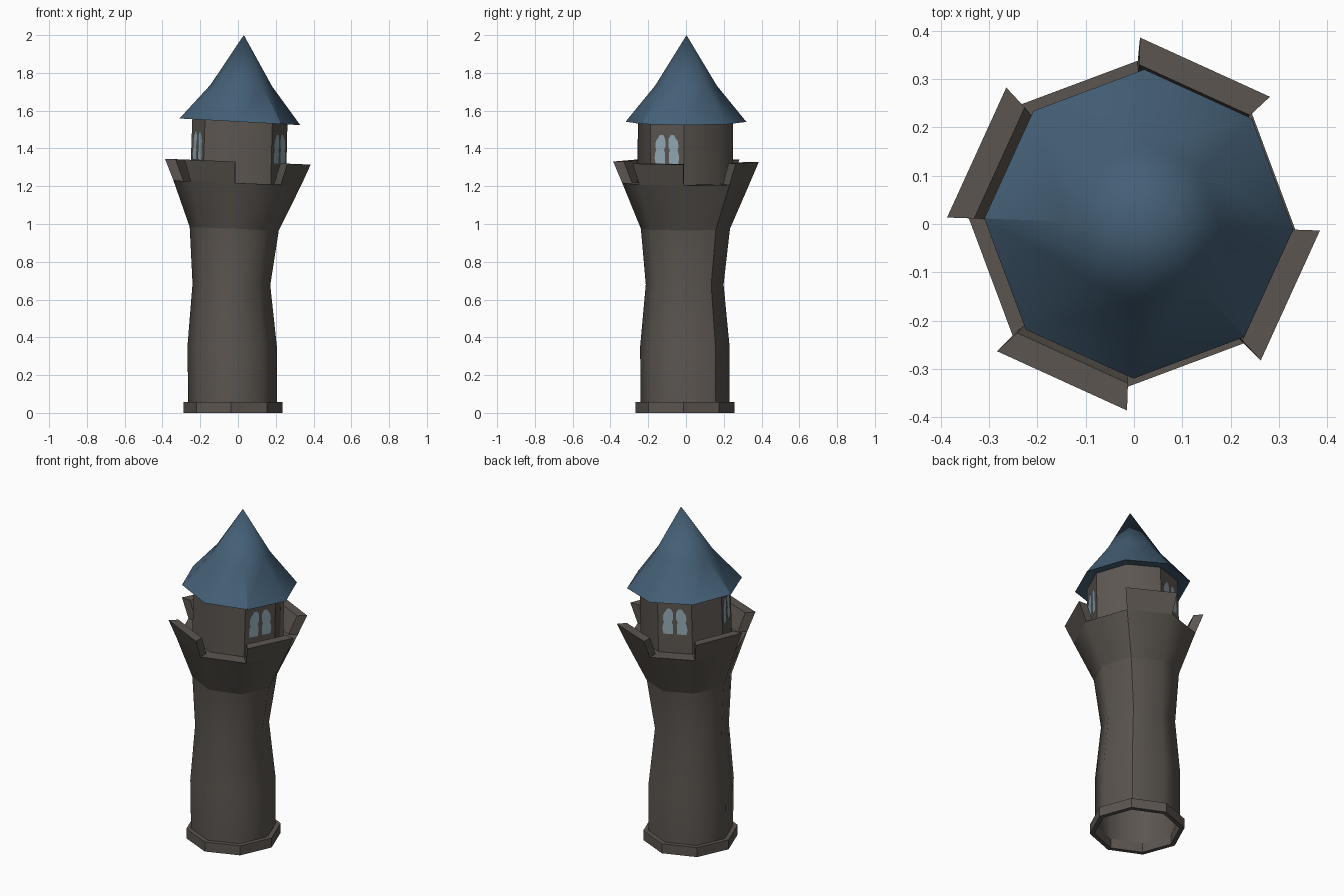
import bpy, bmesh, math
from mathutils import Vector

if "Cube" in bpy.data.objects:
    bpy.data.objects.remove(bpy.data.objects["Cube"])

N = 8
TURN = math.radians(-2)


def material(name, rgb):
    m = bpy.data.materials.new(name)
    m.diffuse_color = (*rgb, 1)
    m.use_nodes = True
    m.node_tree.nodes["Principled BSDF"].inputs["Base Color"].default_value = m.diffuse_color
    return m


STONE = material("stone", (0.105, 0.091, 0.079))
ROOF = material("blue_roof", (0.058, 0.115, 0.180))
GLASS = material("pale_glass", (0.29, 0.40, 0.46))


def ring(r, z, cx=0.0, cy=0.0, tilt=0.0):
    """Octagon of points, leaning slightly down towards +x."""
    pts = []
    for k in range(N):
        a = TURN + k * math.tau / N
        x, y = r * math.cos(a), r * math.sin(a)
        pts.append(Vector((cx + x, cy + y, z - tilt * x)))
    return pts


def finish(bm, name, mat, seams=(), smooth=True, limit=50):
    for f in bm.faces:
        f.smooth = smooth
    for e in bm.edges:
        if len(e.link_faces) == 2 and e.calc_face_angle(0) > math.radians(limit):
            e.smooth = False
        if any(abs(e.verts[0].index % N - s) == 0 and
               e.verts[1].index % N == s for s in seams):
            e.smooth = False
    me = bpy.data.meshes.new(name)
    bm.to_mesh(me)
    bm.free()
    me.materials.append(mat)
    ob = bpy.data.objects.new(name, me)
    bpy.context.collection.objects.link(ob)
    return ob


def loft(name, rings, mat, apex=None, seams=(), smooth=True):
    """Skin a stack of octagon rings, optionally closed to a point."""
    bm = bmesh.new()
    rows = [[bm.verts.new(p) for p in r] for r in rings]
    for a, b in zip(rows, rows[1:]):
        for k in range(N):
            j = (k + 1) % N
            bm.faces.new((a[k], a[j], b[j], b[k]))
    if apex:
        # one tip vertex per column keeps the seam edges indexable
        tip = bm.verts.new(apex)
        for k in range(N):
            bm.faces.new((rows[-1][k], rows[-1][(k + 1) % N], tip))
    bm.verts.index_update()
    bm.normal_update()
    return finish(bm, name, mat, seams, smooth)


# Plinth: open-bottomed stone ring
loft("plinth", [ring(0.235, 0.058, -0.027, -0.005), ring(0.237, 0, -0.027, -0.005),
                ring(0.263, 0, -0.027, -0.005), ring(0.263, 0.058, -0.027, -0.005),
                ring(0.235, 0.058, -0.027, -0.005)], STONE, smooth=False)

# Waisted shaft
neck = ring(0.236, 0.975, -0.02, -0.003, 0.04)
loft("shaft", [ring(0.235, 0.055, -0.029, -0.005), ring(0.237, 0.35, -0.031, -0.006),
               ring(0.206, 0.68, -0.035, -0.007, 0.02), neck], STONE, seams=(1,))

# Flared head with walkway
lip_out = ring(0.338, 1.217, -0.004, 0, 0.04)
lip_in = ring(0.285, 1.217, -0.004, 0, 0.04)
loft("flared_head", [neck, lip_out, ring(0.24, 1.217, 0, 0, 0.04)], STONE, seams=(1,))

# Merlons on every other side
top_out = ring(0.386, 1.33, -0.001, 0, 0.04)
top_in = ring(0.33, 1.33, -0.001, 0, 0.04)
for k in range(1, N, 2):
    j = (k + 1) % N
    bm = bmesh.new()
    lo = [bm.verts.new(p) for p in (lip_out[k], lip_out[j], lip_in[j], lip_in[k])]
    hi = [bm.verts.new(p) for p in (top_out[k], top_out[j], top_in[j], top_in[k])]
    for i in range(4):
        n = (i + 1) % 4
        bm.faces.new((lo[i], lo[n], hi[n], hi[i]))
    bm.faces.new(hi)
    bm.normal_update()
    finish(bm, "merlon_%d" % k, STONE, smooth=False)

# Turret room
Z0, Z1 = 1.21, 1.55
room_lo = ring(0.254, Z0, 0.0, -0.003, 0.045)
room_hi = ring(0.252, Z1, 0.01, -0.003, 0.055)
loft("turret_room", [room_lo, room_hi], STONE, seams=(0, 2, 3, 4, 5, 7))

# Paired windows: thin plates on three sides (u from centre line, height)
PANE = [(0.012, 1.33), (0.066, 1.33), (0.072, 1.36), (0.068, 1.385), (0.062, 1.40),
        (0.068, 1.42), (0.064, 1.45), (0.052, 1.465), (0.042, 1.482), (0.022, 1.482),
        (0.010, 1.462), (0.009, 1.42), (0.017, 1.402), (0.011, 1.385)]
for k in (2, 4, 7):
    j = (k + 1) % N
    a, b, c, d = room_lo[k], room_lo[j], room_hi[j], room_hi[k]
    width = (b - a).length
    normal = (b - a).cross(d - a).normalized()
    bm = bmesh.new()
    for side in (-1, 1):
        pts = []
        for u, z in PANE:
            s, t = 0.5 + side * u / width, (z - Z0) / (Z1 - Z0)
            pts.append(a.lerp(b, s).lerp(d.lerp(c, s), t) + normal * 0.003)
        f = bm.faces.new([bm.verts.new(p) for p in (pts if side > 0 else pts[::-1])])
        f.normal_update()
    finish(bm, "window_%d" % k, GLASS, smooth=False)

# Bell-curved roof with underside
eave = ring(0.32, 1.541, 0.01, 0, 0.055)
loft("roof", [eave, ring(0.163, 1.733, 0.018, 0, 0.03)], ROOF,
     apex=(0.031, 0.003, 2.0), seams=(4, 7))
loft("roof_underside", [ring(0.24, 1.552, 0.01, 0, 0.055), eave], ROOF, smooth=False)
